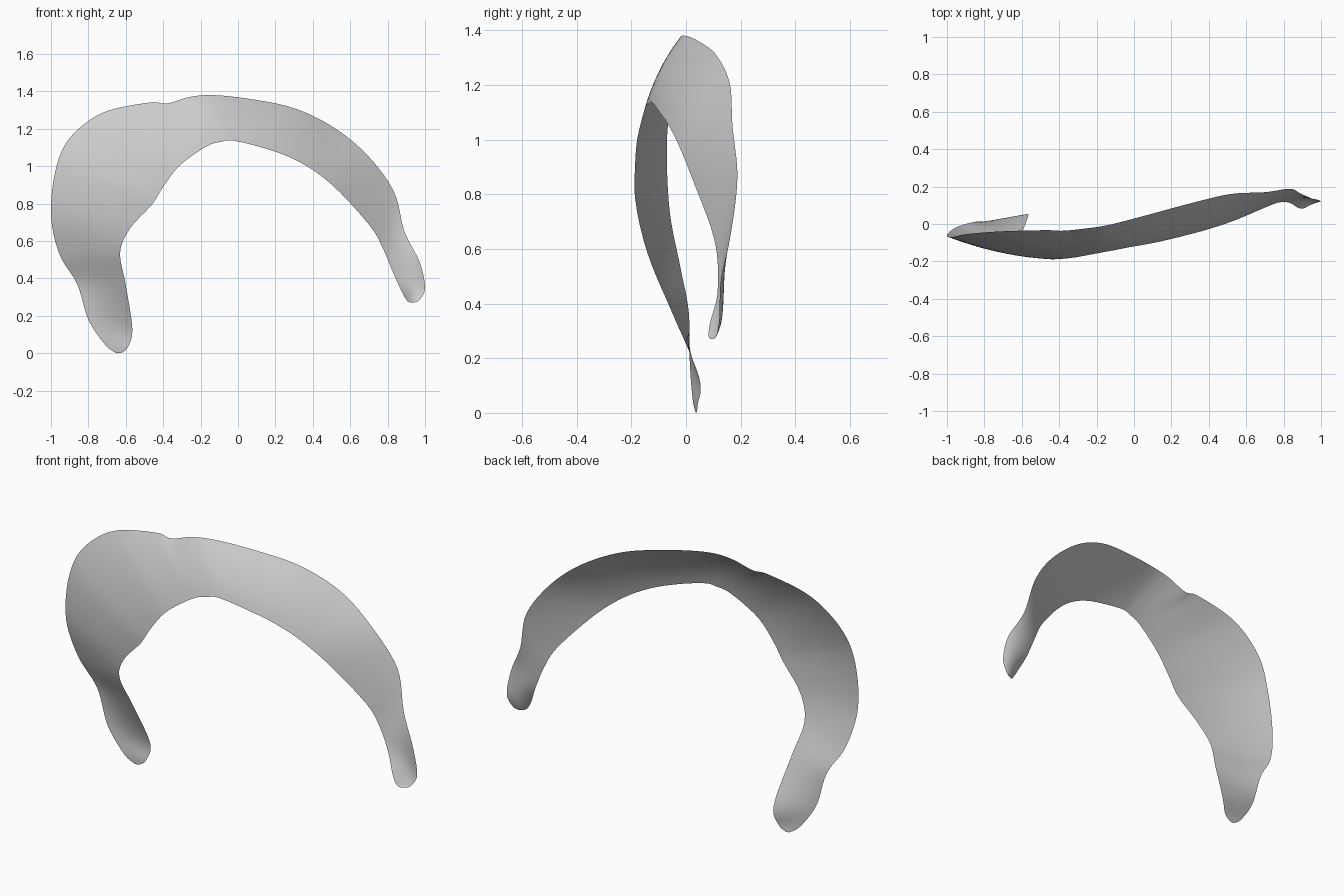
import bpy
import bmesh
from mathutils import Vector

cube = bpy.data.objects.get("Cube")
if cube:
    bpy.data.objects.remove(cube, do_unlink=True)

LENGTH_STEPS = 6   # rows between neighbouring guide points
WIDTH_STEPS = 10   # faces across the band

# Guide points of the two rims, from the left-hand tip over the arch
outer_rim = [
    (-.65, .036, 0), (-.71, .025, .045), (-.8, .014, .18), (-.86, .01, .37),
    (-.955, -.02, .53), (-1, -.06, .74), (-.975, -.07, .98), (-.9, -.055, 1.15),
    (-.725, -.04, 1.285), (-.475, -.033, 1.34), (-.38, -.036, 1.335),
    (-.26, -.024, 1.37), (-.135, -.005, 1.38), (.06, .045, 1.36),
    (.3, .11, 1.31), (.515, .16, 1.205), (.7, .17, 1.05), (.835, .188, .86),
    (.89, .163, .65), (.97, .128, .49), (1, .122, .35), (.97, .112, .285),
    (.94, .1, .27),
]
inner_rim = [
    (-.63, .038, 0), (-.59, .043, .03), (-.565, .048, .13), (-.6, -.05, .365),
    (-.63, -.125, .54), (-.575, -.165, .67), (-.46, -.187, .795), (-.4, -.187, .89),
    (-.325, -.18, .99), (-.24, -.165, 1.06), (-.15, -.148, 1.115),
    (-.09, -.137, 1.13), (-.03, -.125, 1.137), (.11, -.1, 1.105),
    (.26, -.065, 1.055), (.4, -.027, .98), (.54, .02, .865), (.71, .092, .675),
    (.775, .115, .56), (.83, .114, .43), (.875, .088, .33), (.905, .083, .28),
    (.93, .095, .27),
]
# Forward bulge as a share of the width, at every second guide point
camber = [0, 0, .02, .04, .04, .05, .06, .06, .03, -.03, -.18, -.1]


def smooth_path(points, steps):
    """Pass a smooth curve through the guide points."""
    pts = [Vector(p) for p in points]
    pts = [pts[0]] + pts + [pts[-1]]
    path = []
    for a, b, c, d in zip(pts, pts[1:], pts[2:], pts[3:]):
        for step in range(steps):
            t = step / steps
            path.append(b + 0.5 * t * (c - a + t * (2 * a - 5 * b + 4 * c - d
                                                    + t * (3 * (b - c) + d - a))))
    path.append(pts[-1])
    return path


def loft(name, first, second, bulges, across, material):
    """Span a thin, cambered sheet between two rims."""
    bm = bmesh.new()
    rows = []
    for start, end, bulge in zip(first, second, bulges):
        depth = 4 * bulge.x * (end - start).length
        row = []
        for i in range(across + 1):
            t = i / across
            point = start.lerp(end, t)
            point.y -= depth * t * (1 - t)
            row.append(bm.verts.new(point))
        rows.append(row)
    for row, following in zip(rows, rows[1:]):
        for i in range(across):
            bm.faces.new((row[i], row[i + 1], following[i + 1], following[i]))
    mesh = bpy.data.meshes.new(name)
    bm.to_mesh(mesh)
    bm.free()
    for face in mesh.polygons:
        face.use_smooth = True
    mesh.materials.append(material)
    obj = bpy.data.objects.new(name, mesh)
    bpy.context.collection.objects.link(obj)


# Single plain grey
grey = bpy.data.materials.new("plain_grey")
grey.use_nodes = True
colour = (0.6, 0.6, 0.6, 1)
grey.diffuse_color = colour
grey.node_tree.nodes["Principled BSDF"].inputs["Base Color"].default_value = colour

# Curved band
loft("curved_band", smooth_path(outer_rim, LENGTH_STEPS),
     smooth_path(inner_rim, LENGTH_STEPS),
     smooth_path([(value, 0, 0) for value in camber], 2 * LENGTH_STEPS),
     WIDTH_STEPS, grey)
